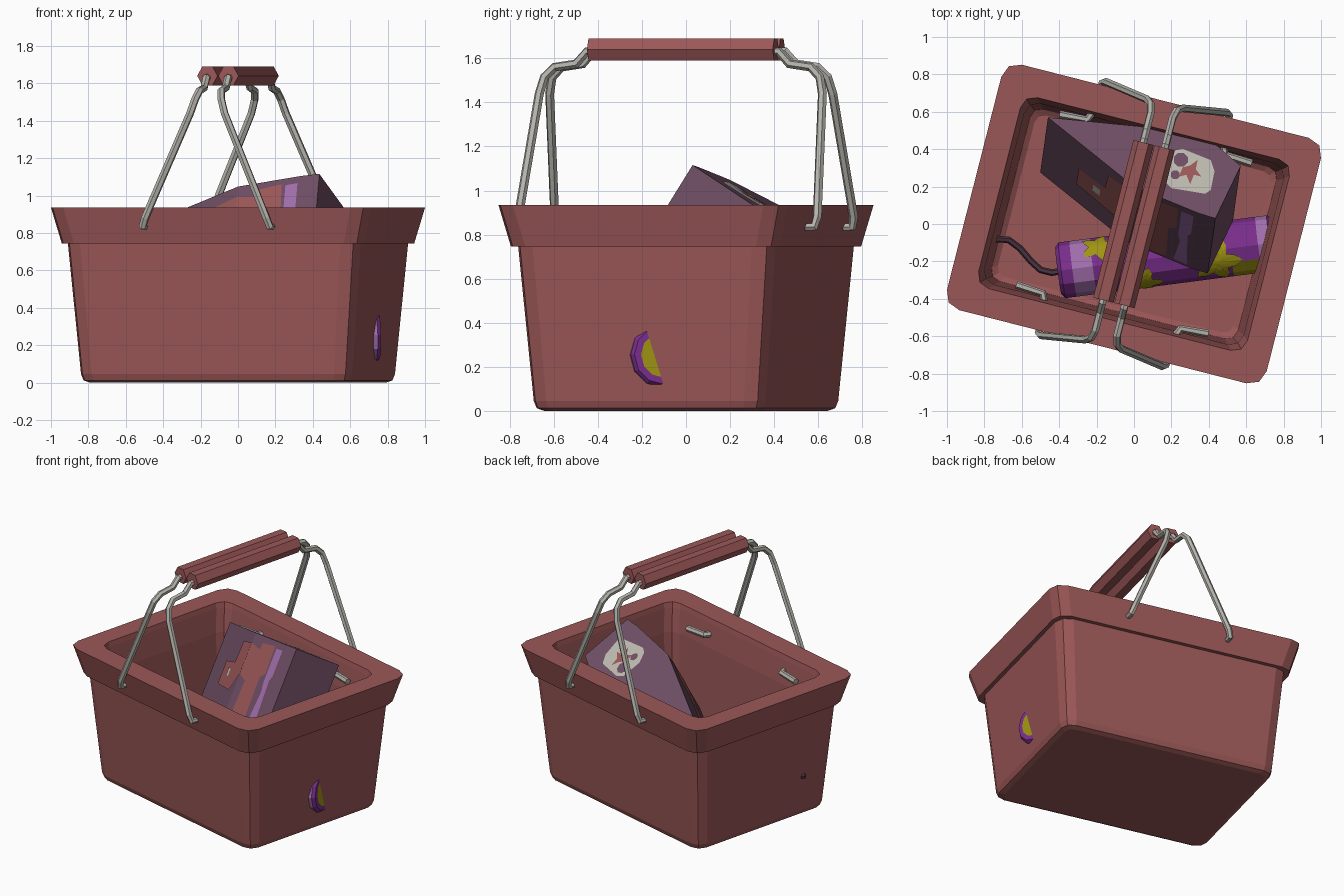
import bpy, bmesh, math
from mathutils import Vector, Matrix

if "Cube" in bpy.data.objects:
    bpy.data.objects.remove(bpy.data.objects["Cube"])

ROT = Matrix.Rotation(math.radians(-14.3), 3, 'Z')   # the basket stands turned


def mat(name, rgb):
    m = bpy.data.materials.new(name)
    m.diffuse_color = (*rgb, 1)
    m.use_nodes = True
    m.node_tree.nodes["Principled BSDF"].inputs["Base Color"].default_value = m.diffuse_color
    return m


RED = mat("basket red", (.33, .095, .095))
METAL = mat("wire grey", (.46, .45, .41))
LILAC = mat("carton mauve", (.155, .075, .125))
PURPLE = mat("purple", (.20, .028, .27))
LIGHT = mat("light purple", (.36, .16, .42))
YELLOW = mat("yellow", (.35, .30, .006))
CREAM = mat("cream", (.50, .48, .42))
DARK = mat("fuse dark", (.075, .038, .055))


def mesh_obj(name, verts, faces, mats, index=None, fix=True):
    me = bpy.data.meshes.new(name)
    me.from_pydata([tuple(v) for v in verts], [], faces)
    for m in mats:
        me.materials.append(m)
    if index:
        for p, i in zip(me.polygons, index):
            p.material_index = i
    if fix:
        bm = bmesh.new()
        bm.from_mesh(me)
        bmesh.ops.recalc_face_normals(bm, faces=bm.faces)
        bm.to_mesh(me)
        bm.free()
    ob = bpy.data.objects.new(name, me)
    bpy.context.collection.objects.link(ob)
    return ob


def loft(rings):
    """Vertices and faces of a skin over equal rings, capped at both ends."""
    n = len(rings[0])
    verts = [p for r in rings for p in r]
    faces = [(k * n + i, k * n + (i + 1) % n, (k + 1) * n + (i + 1) % n, (k + 1) * n + i)
             for k in range(len(rings) - 1) for i in range(n)]
    faces += [tuple(range(n))[::-1], tuple(range(len(verts) - n, len(verts)))]
    return verts, faces


def tube(name, pts, radius, material):
    cu = bpy.data.curves.new(name, 'CURVE')
    cu.dimensions = '3D'
    cu.bevel_depth = radius
    cu.bevel_resolution = 1
    cu.use_fill_caps = True
    sp = cu.splines.new('POLY')
    sp.points.add(len(pts) - 1)
    for p, co in zip(sp.points, pts):
        p.co = (*co, 1)
    sp.use_smooth = False
    cu.materials.append(material)
    ob = bpy.data.objects.new(name, cu)
    bpy.context.collection.objects.link(ob)


# ---- basket: outer wall, overhanging rim, inner wall and floor in one skin
def rounded_rect(hx, hy, c, z):
    corner = [(hx, hy - c), (hx - .28 * c, hy - .28 * c), (hx - c, hy)]
    pts = []
    for sx, sy in ((1, 1), (-1, 1), (-1, -1), (1, -1)):
        q = [(x * sx, y * sy) for x, y in corner]
        pts += q if sx * sy > 0 else q[::-1]
    return [ROT @ Vector((x, y, z)) for x, y in pts]


profile = [(.705, .50, .06, 0), (.735, .53, .07, .012), (.748, .543, .08, .045),
           (.808, .603, .09, .745), (.835, .63, .09, .745), (.882, .677, .09, .935),
           (.742, .527, .075, .935), (.735, .52, .07, .90), (.715, .50, .07, .74),
           (.68, .475, .06, .07), (.65, .445, .05, .05)]
v, f = loft([rounded_rect(*p) for p in profile])
mesh_obj("basket", v, f, [RED])

# ---- two folding wire handles with six-sided grips
half = [(.06, .45, 1.63), (.06, .50, 1.575), (.06, .60, 1.56), (.072, .645, 1.515),
        (.095, .663, 1.44), (.335, .70, .88), (.35, .69, .835), (.355, .54, .83),
        (.38, .48, .83), (.53, .47, .825)]
for side, label in ((-1, "left"), (1, "right")):
    path = [(x, -y, z) for x, y, z in half[::-1]] + half
    tube(label + "_handle_wire", [ROT @ Vector((x * side, y, z)) for x, y, z in path], .021, METAL)
    grip = [[ROT @ Vector((side * .058 + .056 * math.cos(a * math.pi / 3), y,
                           1.64 + .058 * math.sin(a * math.pi / 3))) for a in range(6)]
            for y in (-.435, .435)]
    v, f = loft(grip)
    mesh_obj(label + "_grip", v, f, [RED])

# ---- firework tube lying in the basket, its end poking through the wall
A, B, R, N = Vector((-.405, -.25, .22)), Vector((.748, -.10, .255)), .15, 12
axis = (B - A).normalized()
length = (B - A).length
side = axis.cross(Vector((0, 0, 1))).normalized()     # points to -y
up = side.cross(axis)


def on_tube(s, ang, r):
    return A + axis * s + side * (r * math.sin(ang)) + up * (r * math.cos(ang))


stations = [(0, .10), (0, .125), (.02, R), (.08, R), (.19, R), (.80 * length, R),
            (.93 * length, R), (length - .02, R), (length, .135), (length, .105)]
v, f = loft([[on_tube(s, 2 * math.pi * i / N, r) for i in range(N)] for s, r in stations])
band = [0, 0, 0, 1, 0, 0, 1, 0, 0]
index = [b for b in band for i in range(N)] + [2, 2]
for i in (1, 2, 3):                                   # yellow patch near the far end
    index[5 * N + i] = 2
mesh_obj("firework_tube", v, f, [PURPLE, LIGHT, YELLOW], index)


def star(name, s0, ang0, size):
    rings = []
    for k in (.05, .4, .7, 1):
        ring = []
        for i in range(20):
            rad = size * k * (1, .75, .5, .75)[i % 4]
            a = 2 * math.pi * i / 20
            ring.append(on_tube(s0 + rad * math.cos(a), ang0 + rad * math.sin(a) / R, R + .004))
        rings.append(ring)
    v, f = loft(rings)
    mesh_obj(name, v, f[:-1], [YELLOW])


star("star_top_left", .23, -.75, .10)
star("star_front", .45, 1.0, .11)
star("star_top_right", .85, .45, .14)
star("star_back", .60, -1.5, .11)

# ---- fuse
tube("fuse", [(-.38, -.25, .22), (-.44, -.26, .22), (-.50, -.245, .22), (-.55, -.20, .225),
              (-.61, -.13, .235), (-.67, -.085, .25), (-.73, -.08, .27), (-.78, -.10, .285),
              (-.835, -.135, .29)], .018, DARK)


# ---- seven-sided carton leaning in the basket
def roof(x, y):
    return Vector((x, y, 1.172 - .087 * x - .62 * y))


outline = [(.435, .03), (.57, .31), (.42, .44), (.15, .51), (-.46, .57), (.0, .20), (.34, .06)]
top = [roof(*p) for p in outline]
normal = Vector((.087, .62, 1)).normalized()
drop = -normal * .56
v, f = loft([[p + drop for p in top], top])
mesh_obj("carton", v, f, [LILAC])


def roof_plate(name, pts, material, lift):
    mesh_obj(name, [roof(*p) + normal * lift for p in pts], [tuple(range(len(pts)))],
             [material], fix=False)


def side_plate(name, a, b, pts, material, lift=.004):
    """Thin printed patch; pts are (along the edge, down the wall) as fractions."""
    edge = top[b] - top[a]
    out = edge.cross(normal).normalized() * lift
    verts = [top[a] + edge * s + drop * t + out for s, t in pts]
    mesh_obj(name, verts, [tuple(range(len(pts)))[::-1]], [material], fix=False)


# printed patches on the carton
def blob(cx, cy, r, n=8):
    return [(cx + r * math.cos(2 * math.pi * (i + .5) / n),
             cy + r * math.sin(2 * math.pi * (i + .5) / n)) for i in range(n)]


roof_plate("label", [(.17, .22), (.20, .19), (.38, .16), (.41, .18), (.43, .28), (.41, .34),
                     (.26, .40), (.21, .39), (.16, .29)], CREAM, .003)
roof_plate("label_spot_a", blob(.25, .34, .04), LILAC, .006)
roof_plate("label_spot_b", blob(.22, .26, .025), LILAC, .006)
roof_plate("label_spot_c", [(.24, .25), (.28, .26), (.30, .21), (.32, .26), (.36, .25),
                            (.33, .29), (.34, .34), (.30, .31), (.26, .30)], RED, .006)
side_plate("front_picture", 5, 6, [(.0, .12), (.30, .16), (.32, .08), (.70, .06), (.72, .40),
                                   (.60, .45), (.62, .95), (.20, .95), (.22, .55), (.0, .50)], RED)
side_plate("front_stripe", 5, 6, [(.76, .08), (.95, .08), (.95, .40), (.90, .45), (.95, .95),
                                  (.74, .95), (.80, .60), (.76, .50)], LIGHT)
side_plate("side_picture", 4, 5, [(.40, .42), (.70, .40), (.72, .14), (1, .12), (1, .50),
                                  (.85, .72), (.40, .70)], RED)
side_plate("side_chip", 4, 5, [(.58, .48), (.66, .48), (.66, .58), (.58, .58)], CREAM, .007)
